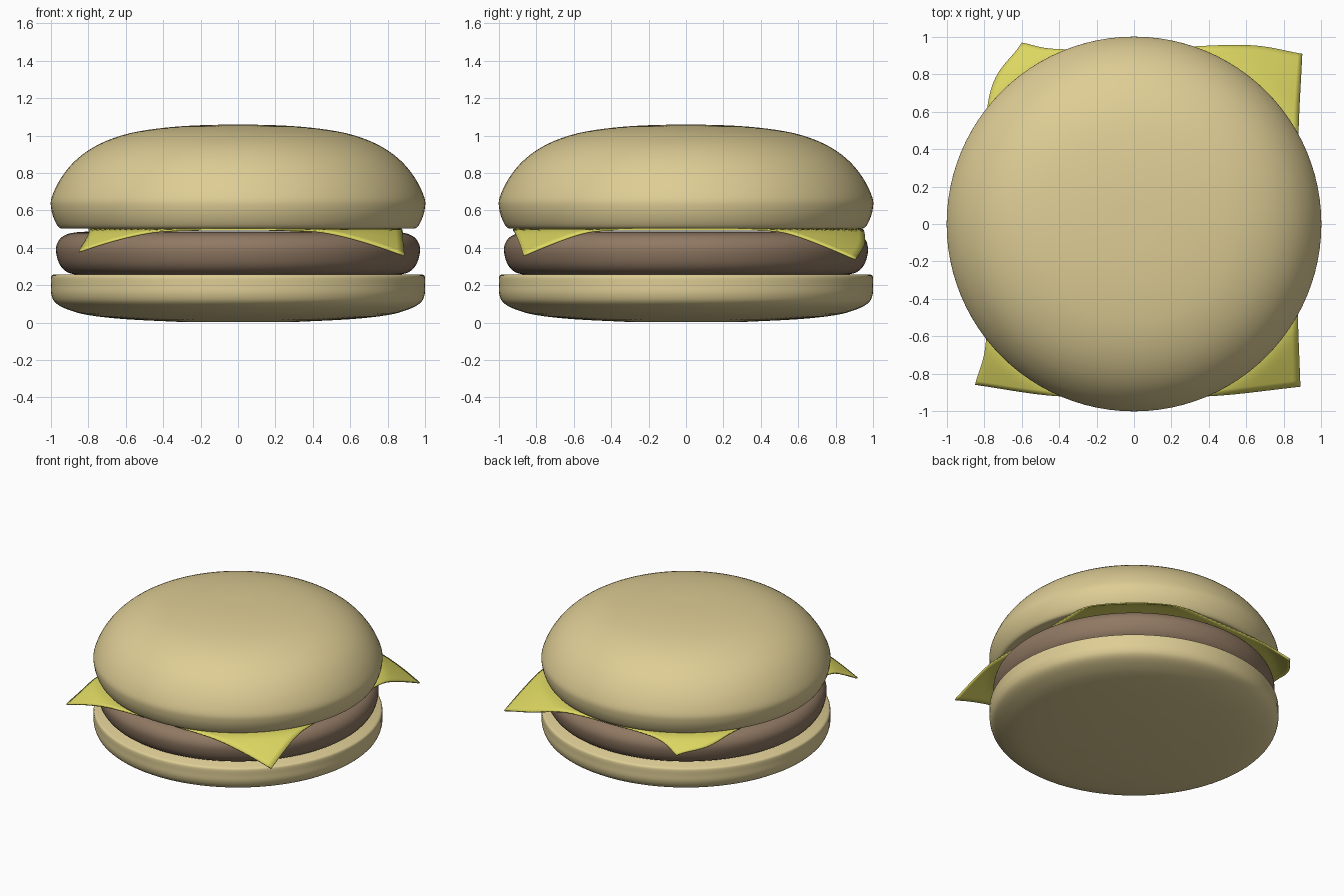
import bpy, bmesh, math
from mathutils import Vector

if "Cube" in bpy.data.objects:
    bpy.data.objects.remove(bpy.data.objects["Cube"])


def material(name, rgb):
    m = bpy.data.materials.new(name)
    m.diffuse_color = (*rgb, 1)
    m.use_nodes = True
    m.node_tree.nodes["Principled BSDF"].inputs["Base Color"].default_value = m.diffuse_color
    return m


def spline(pts, t):
    """Catmull-Rom point at t in 0..1 along the control points."""
    n = len(pts) - 1
    i = min(int(t * n), n - 1)
    u = t * n - i
    p1, p2 = Vector(pts[i]), Vector(pts[i + 1])
    p0 = Vector(pts[i - 1]) if i > 0 else 2 * p1 - p2
    p3 = Vector(pts[i + 2]) if i + 2 <= n else 2 * p2 - p1
    return 0.5 * (2 * p1 + (p2 - p0) * u + (2 * p0 - 5 * p1 + 4 * p2 - p3) * u ** 2
                  + (3 * p1 - p0 - 3 * p2 + p3) * u ** 3)


def finish(name, bm, mat):
    bmesh.ops.remove_doubles(bm, verts=bm.verts, dist=1e-5)
    bmesh.ops.recalc_face_normals(bm, faces=bm.faces)
    me = bpy.data.meshes.new(name)
    bm.to_mesh(me)
    bm.free()
    ob = bpy.data.objects.new(name, me)
    bpy.context.collection.objects.link(ob)
    me.materials.append(mat)
    bpy.ops.object.select_all(action='DESELECT')
    ob.select_set(True)
    bpy.context.view_layer.objects.active = ob
    bpy.ops.object.shade_smooth_by_angle(angle=math.radians(45))
    return ob


def lathe(name, profile, mat, sides=96, steps=4):
    """Spin a smoothed (radius, height) profile, closed onto the axis."""
    n = (len(profile) - 1) * steps
    prof = [spline(profile, i / n) for i in range(n + 1)]
    prof = [Vector((0, prof[0].y))] + prof + [Vector((0, prof[-1].y))]
    bm = bmesh.new()
    rings = []
    for r, z in prof:
        if r < 1e-4:
            rings.append([bm.verts.new((0, 0, z))] * sides)
        else:
            rings.append([bm.verts.new((r * math.cos(2 * math.pi * k / sides),
                                        r * math.sin(2 * math.pi * k / sides), z))
                          for k in range(sides)])
    for a, b in zip(rings, rings[1:]):
        for k in range(sides):
            j = (k + 1) % sides
            vs = list(dict.fromkeys([a[k], a[j], b[j], b[k]]))
            if len(vs) >= 3:
                bm.faces.new(vs)
    return finish(name, bm, mat)


bun = material("bun", (0.73, 0.61, 0.30))
meat = material("meat", (0.28, 0.19, 0.125))
yellow = material("cheese", (0.72, 0.68, 0.12))

# Bottom bun: flat top, softly rounded base
lathe("bottom_bun", [(0.3, 0.003), (0.6, 0.018), (0.8, 0.04), (0.91, 0.07), (0.975, 0.105),
                     (0.998, 0.15), (1.0, 0.2), (0.999, 0.245), (0.985, 0.258)], bun)

# Patty
lathe("patty", [(0.8, 0.25), (0.9, 0.264), (0.95, 0.305), (0.972, 0.37), (0.968, 0.42),
                (0.935, 0.462), (0.87, 0.482), (0.75, 0.488)], meat)

# Top bun: domed, with a tucked-in lower lip
lathe("top_bun", [(0.92, 0.505), (0.955, 0.507), (0.982, 0.55), (0.999, 0.61), (0.996, 0.67),
                  (0.945, 0.775), (0.86, 0.875), (0.74, 0.955), (0.58, 1.012), (0.38, 1.043),
                  (0.18, 1.056), (0.03, 1.058)], bun)

# Cheese slice: blended between four wavy edges, corners drooping over the patty
front = [(-0.85, -0.86), (-0.42, -0.92), (0.0, -0.92), (0.42, -0.92), (0.89, -0.87)]
back = [(-0.60, 0.97), (-0.40, 0.935), (0.1, 0.94), (0.60, 0.957), (0.90, 0.91)]
left = [(-0.85, -0.86), (-0.79, -0.6), (-0.8, 0.0), (-0.775, 0.68), (-0.60, 0.97)]
right = [(0.89, -0.87), (0.875, -0.45), (0.87, 0.0), (0.88, 0.5), (0.90, 0.91)]


def cheese_point(u, v):
    f, b, l, r = spline(front, u), spline(back, u), spline(left, v), spline(right, v)
    c = [Vector(p) for p in (front[0], front[-1], back[0], back[-1])]
    p = ((1 - v) * f + v * b + (1 - u) * l + u * r
         - ((1 - u) * (1 - v) * c[0] + u * (1 - v) * c[1]
            + (1 - u) * v * c[2] + u * v * c[3]))
    over = p.length - 1.01
    drop = 0.6 * 0.5 * (over + math.sqrt(over * over + 0.0012))
    return (p.x, p.y, 0.504 - drop)


N = 48
bm = bmesh.new()
grid = [[bm.verts.new(cheese_point(i / N, j / N)) for i in range(N + 1)] for j in range(N + 1)]
for j in range(N):
    for i in range(N):
        bm.faces.new((grid[j][i], grid[j][i + 1], grid[j + 1][i + 1], grid[j + 1][i]))
cheese = finish("cheese_slice", bm, yellow)
solid = cheese.modifiers.new("thickness", 'SOLIDIFY')
solid.thickness = 0.01
